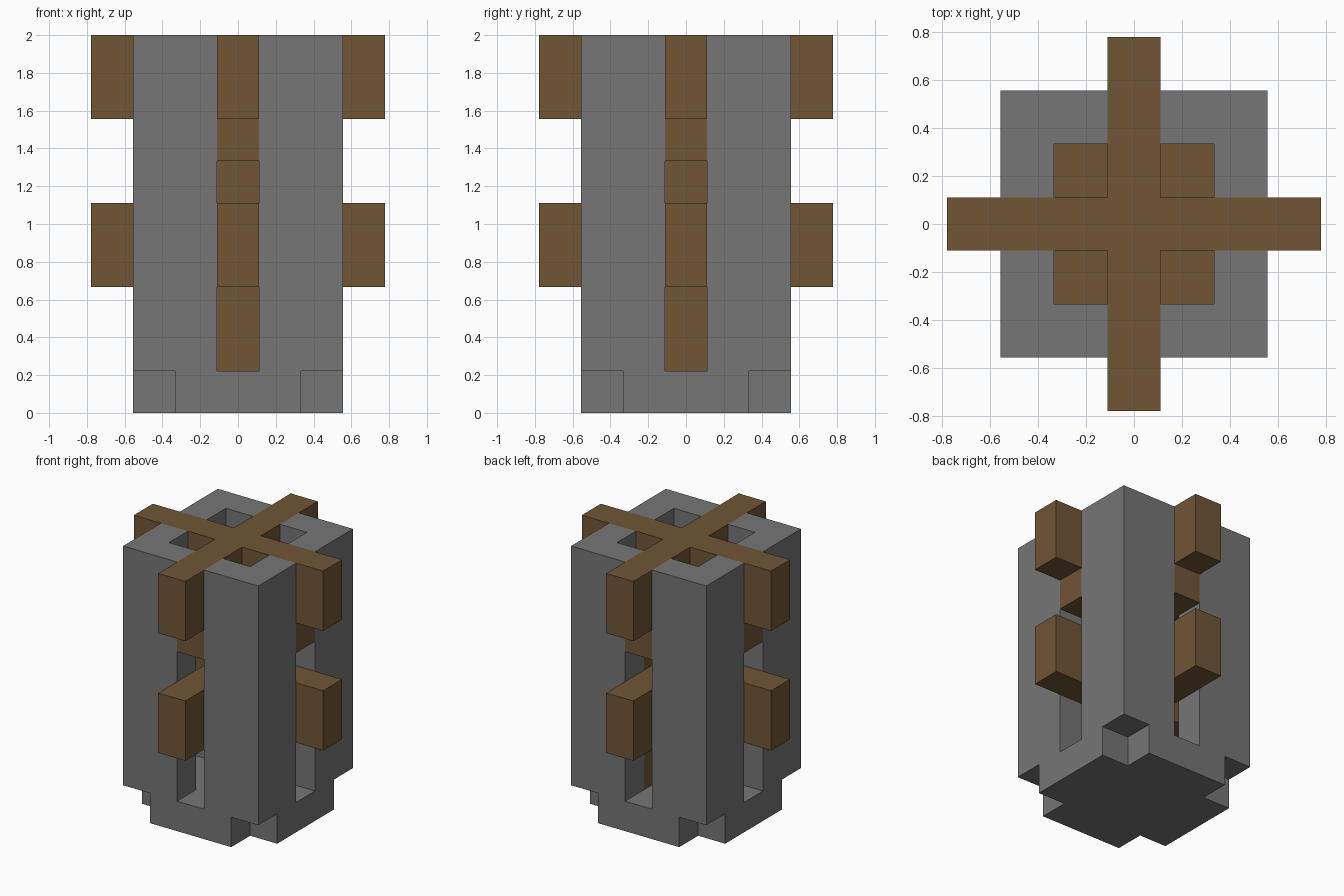
import bpy
import bmesh

U = 2 / 9  # size of one building block

cube = bpy.data.objects.get("Cube")
if cube:
    bpy.data.objects.remove(cube, do_unlink=True)


def material(name, rgb):
    mat = bpy.data.materials.new(name)
    mat.use_nodes = True
    color = (*rgb, 1)
    mat.diffuse_color = color
    mat.node_tree.nodes["Principled BSDF"].inputs["Base Color"].default_value = color
    return mat


stone = material("stone grey", (0.18, 0.18, 0.18))
wood = material("wood brown", (0.16, 0.093, 0.037))


def quarter_turn(points, turns):
    for _ in range(turns):
        points = [(-y, x) for x, y in points]
    return points


def four_fold(quarter):
    """Closed outline made of one quarter repeated around the centre."""
    return [p for i in range(4) for p in quarter_turn(quarter, i)]


def prism(name, outline, bottom, top, mat):
    """Extrude an outline, given in blocks, between two heights."""
    bm = bmesh.new()
    face = bm.faces.new([bm.verts.new((x * U, y * U, bottom * U)) for x, y in outline])
    side = bmesh.ops.extrude_face_region(bm, geom=[face], use_keep_orig=True)
    moved = [g for g in side["geom"] if isinstance(g, bmesh.types.BMVert)]
    bmesh.ops.translate(bm, verts=moved, vec=(0, 0, (top - bottom) * U))
    bmesh.ops.recalc_face_normals(bm, faces=bm.faces)
    mesh = bpy.data.meshes.new(name)
    bm.to_mesh(mesh)
    bm.free()
    mesh.materials.append(mat)
    obj = bpy.data.objects.new(name, mesh)
    bpy.context.collection.objects.link(obj)
    return obj


# Base slab with notched corners
prism("base", four_fold([(2.5, -1.5), (2.5, 1.5), (1.5, 1.5)]), 0, 1, stone)

# Four L-shaped corner walls, leaving a slot in the middle of each side
corner = [(.5, 1.5), (1.5, 1.5), (1.5, .5), (2.5, .5), (2.5, 2.5), (.5, 2.5)]
for i in range(4):
    prism(f"corner_wall_{i + 1}", quarter_turn(corner, i), 1, 9, stone)

# Crossed beams sticking out through the slots
beams = four_fold([(3.5, -.5), (3.5, .5), (.5, .5)])
prism("lower_cross_beams", beams, 3, 5, wood)
prism("upper_cross_beams", beams, 7, 9, wood)

# Inner deck that fills the shaft and the slots below the upper beams
deck = four_fold([(2.5, -.5), (2.5, .5), (1.5, .5), (1.5, 1.5), (.5, 1.5)])
prism("inner_deck", deck, 6, 7, wood)

# Posts inside the shaft
square = four_fold([(.5, .5)])
prism("lower_centre_post", square, 1, 3, wood)
prism("upper_centre_post", square, 5, 6, wood)
prism("corner_post", [(x + 1, y + 1) for x, y in square], 1, 6, wood)
